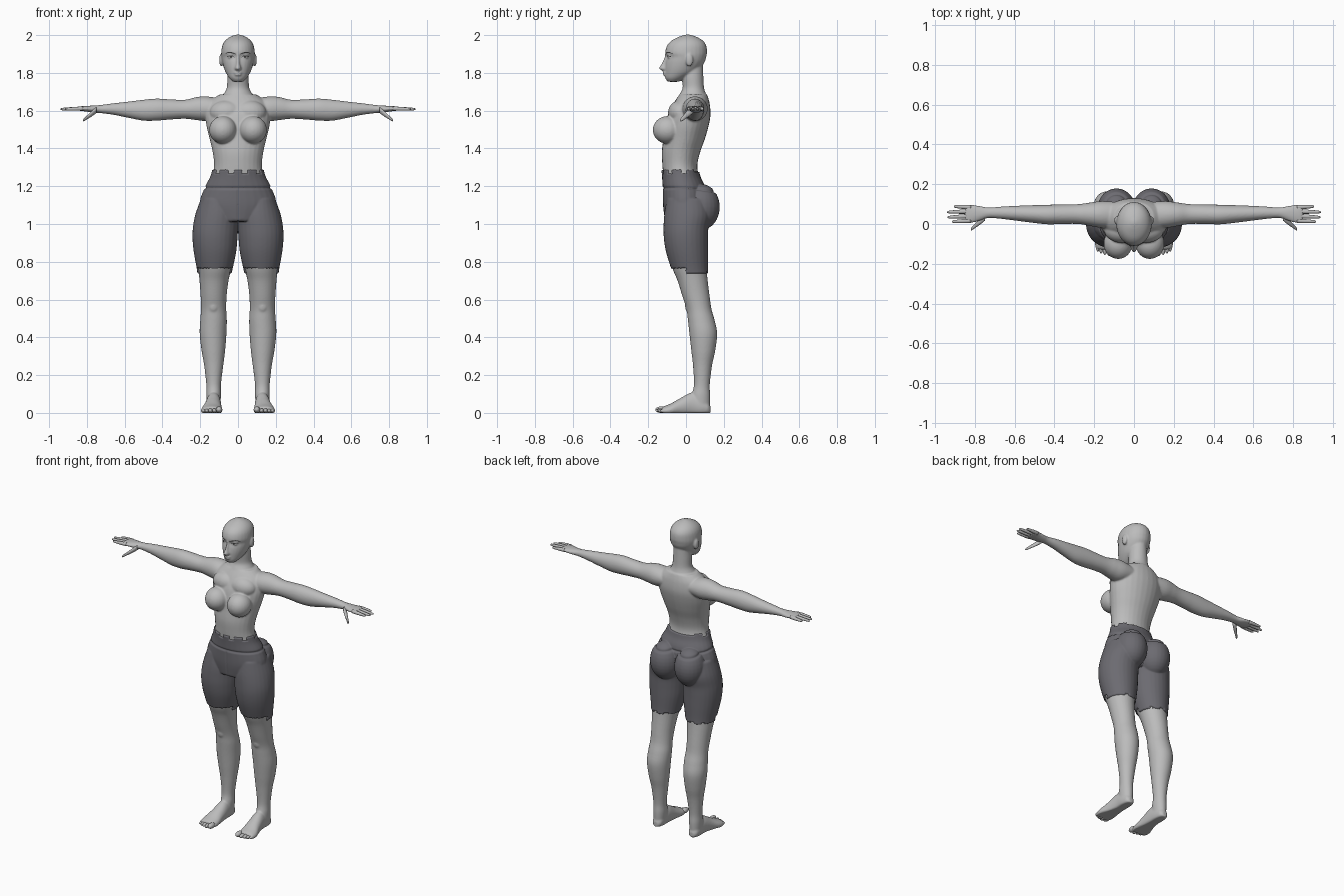
import bpy, bmesh, math
from mathutils import Matrix, Vector
from mathutils.bvhtree import BVHTree

cube = bpy.data.objects.get("Cube")
if cube:
    bpy.data.objects.remove(cube, do_unlink=True)


def material(name, color):
    mat = bpy.data.materials.new(name)
    mat.use_nodes = True
    mat.diffuse_color = (*color, 1)
    for node in mat.node_tree.nodes:
        if node.type == 'BSDF_PRINCIPLED':
            node.inputs["Base Color"].default_value = (*color, 1)
    return mat


SKIN = material("skin grey", (0.5, 0.5, 0.5))
CLOTH = material("shorts grey", (0.15, 0.147, 0.165))
DARK = material("lash dark", (0.04, 0.04, 0.04))


def spline(rows, steps):
    """Smooth rows of numbers with a Catmull-Rom curve."""
    out = []
    for i in range(len(rows) - 1):
        quad = (rows[max(i - 1, 0)], rows[i], rows[i + 1], rows[min(i + 2, len(rows) - 1)])
        for s in range(steps):
            t = s / steps
            out.append([b + t * ((c - a) + t * ((2 * a - 5 * b + 4 * c - d)
                        + t * (3 * b - a - 3 * c + d))) / 2 for a, b, c, d in zip(*quad)])
    out.append(list(rows[-1]))
    return out


def tube(bm, axis, rows, side=1, steps=5, sides=28):
    """Loft ellipses along an axis; each row is position, two limits across, two limits up."""
    rings = []
    for t, a0, a1, b0, b1 in spline(rows, steps):
        ring = []
        for i in range(sides):
            ang = math.tau * i / sides
            a = (a0 + a1 + (a1 - a0) * math.cos(ang)) / 2
            b = (b0 + b1 + (b1 - b0) * math.sin(ang)) / 2
            x, y, z = {'x': (t, a, b), 'y': (a, t, b), 'z': (a, b, t)}[axis]
            ring.append(bm.verts.new((x * side, y, max(z, 0))))
        rings.append(ring)
    for low, high in zip(rings, rings[1:]):
        for i in range(sides):
            j = (i + 1) % sides
            bm.faces.new((low[i], low[j], high[j], high[i]))
    bm.faces.new(rings[0])
    bm.faces.new(rings[-1])


def column(bm, rows):
    """Loft centred on x = 0; each row is height, half width, front, back."""
    tube(bm, 'z', [(z, -h, h, f, b) for z, h, f, b in rows])


def ball(bm, center, radii, side=1):
    place = Matrix.Translation((center[0] * side, *center[1:])) @ Matrix.Diagonal((*radii, 1))
    bmesh.ops.create_uvsphere(bm, u_segments=24, v_segments=16, radius=1, matrix=place)


def finish(bm, name, mat):
    mesh = bpy.data.meshes.new(name)
    bm.to_mesh(mesh)
    mesh.materials.append(mat)
    mesh.shade_smooth()
    obj = bpy.data.objects.new(name, mesh)
    bpy.context.scene.collection.objects.link(obj)
    return obj


# Torso, neck and head
bm = bmesh.new()
column(bm, [(1.02, .13, -.105, .07), (1.1, .195, -.115, .1), (1.19, .17, -.117, .095),
            (1.25, .14, -.12, .07), (1.31, .127, -.125, .06), (1.38, .134, -.128, .075),
            (1.45, .15, -.12, .1), (1.52, .167, -.11, .12), (1.58, .172, -.095, .13),
            (1.64, .155, -.065, .125), (1.685, .1, -.035, .112)])
column(bm, [(1.62, .1, -.06, .12), (1.68, .08, -.038, .108), (1.72, .06, -.018, .096),
            (1.78, .056, -.022, .092), (1.85, .05, -.02, .09)])
column(bm, [(1.753, .026, -.096, -.04), (1.772, .046, -.11, 0), (1.8, .064, -.112, .05),
            (1.83, .076, -.112, .08), (1.86, .084, -.108, .1), (1.885, .088, -.101, .107),
            (1.908, .089, -.11, .111), (1.945, .083, -.1, .107), (1.972, .067, -.075, .088),
            (1.992, .04, -.035, .053), (2.003, .008, 0, .016)])
# Nose and lips
column(bm, [(1.9, .008, -.112, -.07), (1.885, .009, -.114, -.07), (1.85, .011, -.129, -.07),
            (1.824, .018, -.143, -.07), (1.813, .014, -.128, -.07)])
for z, half in ((1.801, .023), (1.79, .02)):
    ball(bm, (0, -.107, z), (half, .016, .007))

# Left and right halves
for side in (1, -1):
    ball(bm, (.088, .018, 1.868), (.012, .02, .034), side)        # ear
    ball(bm, (.037, -.082, 1.884), (.017, .017, .01), side)       # eyelids
    ball(bm, (.08, -.098, 1.498), (.073, .078, .073), side)       # breast
    ball(bm, (.06, -.03, 1.59), (.09, .065, .065), side)          # upper chest
    ball(bm, (.088, .08, 1.09), (.088, .092, .115), side)         # buttock
    ball(bm, (.13, .032, .565), (.035, .037, .045), side)         # kneecap
    # Leg
    tube(bm, 'z', [(1.13, .03, .19, -.095, .11), (1.05, .002, .219, -.108, .125),
                   (.98, .006, .232, -.112, .112), (.92, .01, .234, -.11, .11),
                   (.85, .017, .227, -.098, .11), (.76, .036, .211, -.07, .11),
                   (.7, .05, .204, -.045, .115), (.62, .06, .198, -.02, .125),
                   (.55, .062, .196, .002, .135), (.49, .059, .2, .01, .152),
                   (.42, .061, .203, .018, .165), (.33, .068, .193, .028, .155),
                   (.25, .078, .179, .037, .138), (.15, .09, .168, .042, .126),
                   (.09, .09, .168, .03, .128), (.02, .096, .164, .03, .126)], side)
    # Foot
    tube(bm, 'y', [(.13, .115, .145, 0, .035), (.115, .1, .16, -.01, .06),
                   (.08, .093, .167, -.02, .09), (.03, .09, .169, -.02, .108),
                   (-.03, .087, .18, -.02, .078), (-.08, .083, .195, -.02, .05),
                   (-.115, .086, .194, -.015, .036), (-.128, .092, .185, -.01, .028)], side)
    # Shoulder, arm and palm
    tube(bm, 'x', [(.08, -.02, .11, 1.56, 1.66), (.16, -.02, .115, 1.545, 1.675),
                   (.22, -.01, .108, 1.55, 1.672), (.28, 0, .1, 1.557, 1.658),
                   (.36, 0, .098, 1.553, 1.66), (.43, -.002, .097, 1.547, 1.664),
                   (.5, .005, .095, 1.547, 1.658), (.58, .015, .092, 1.562, 1.648),
                   (.66, .025, .088, 1.578, 1.639), (.73, .03, .083, 1.587, 1.63),
                   (.77, .018, .09, 1.59, 1.627), (.81, .006, .096, 1.596, 1.625),
                   (.84, .006, .096, 1.6, 1.622), (.85, .015, .09, 1.605, 1.618)], side)

# Fuse into one smooth body
bmesh.ops.recalc_face_normals(bm, faces=bm.faces)
body = finish(bm, "body", SKIN)
bm.free()
fuse = body.modifiers.new("fuse", 'REMESH')
fuse.mode = 'VOXEL'
fuse.voxel_size = 0.005
soften = body.modifiers.new("soften", 'SMOOTH')
soften.iterations = 7
bpy.context.view_layer.update()
baked = bpy.data.meshes.new_from_object(
    body.evaluated_get(bpy.context.evaluated_depsgraph_get()))
bpy.data.objects.remove(body, do_unlink=True)
full = bmesh.new()
full.from_mesh(baked)
full.normal_update()
surface = BVHTree.FromBMesh(full)


def in_shorts(p):
    """Torn waist at the front, and a hem that drops at the back."""
    ang = math.atan2(p.x, -p.y)
    tooth = int((ang + 4) * 5) % 3
    top = 1.272 + (.016 if tooth else -.006) if p.y < .04 else 1.277
    hem = .765 if p.y < 0 else .737
    if p.y > .08:
        hem += .012 * (int((p.x + 1) * 45) % 3 == 0)
    return hem < p.z < top


# Shorts: offset skin with a waistband seam, a centre seam and tucked edges
shorts = full.copy()
bmesh.ops.delete(shorts, geom=[f for f in shorts.faces if not in_shorts(f.calc_center_median())],
                 context='FACES')
normals = {v: v.normal.copy() for v in shorts.verts}
for v, normal in normals.items():
    p = v.co
    seam = math.exp(-((p.z - 1.19 + max(p.y, 0) * .15) / .006) ** 2)
    if p.y < 0 and p.z < 1.19:
        seam = max(seam, .6 * math.exp(-(p.x / .004) ** 2))
    v.co = p + normal * (-.001 if v.is_boundary else .007 - .007 * seam)
finish(shorts, "shorts", CLOTH)

# Body keeps only skin that is not deep under the cloth
bmesh.ops.delete(full, geom=[f for f in full.faces
                             if .8 < f.calc_center_median().z < 1.235], context='FACES')
finish(full, "body", SKIN)

# Fingers, thumbs and toes
digits = bmesh.new()
FINGERS = [(.016, .012, .915), (.04, .034, .937), (.063, .06, .94), (.084, .088, .905)]
TOES = [(.1, -.14, .017), (.125, -.139, .012), (.146, -.133, .012),
        (.165, -.126, .011), (.182, -.116, .011)]
for side in (1, -1):
    for y0, y1, tip in FINGERS:
        rows = []
        for t, r in ((0, .011), (.4, .0105), (.55, .0095), (.85, .0075), (.97, .005), (1, .001)):
            x, y, z = .82 + t * (tip - .82), y0 + t * (y1 - y0), 1.611 - .003 * t
            rows.append((x, y - r, y + r, z - r, z + r))
        tube(digits, 'x', rows, side, 3, 14)
    rows = []
    for t, r in ((0, .016), (.35, .015), (.65, .011), (.93, .008), (1, .002)):
        x, y, z = .75 + .07 * t, .032 - .06 * t, 1.603 - .055 * t
        rows.append((x, y - r, y + r, z - r, z + r))
    tube(digits, 'x', rows, side, 3, 14)
    for x, y, r in TOES:
        ball(digits, (x, y + .008, r), (r, .03, r), side)
bmesh.ops.recalc_face_normals(digits, faces=digits.faces)
finish(digits, "fingers_and_toes", SKIN)


def face_mark(name, rows):
    """Thin ribbons laid on the face; each row is across, height, half thickness."""
    marks = bmesh.new()
    for side in (1, -1):
        last = None
        for x, z, h in spline(rows, 4):
            pair = []
            for height in (z - h, z + h):
                hit = surface.ray_cast(Vector((x * side, -1, height)), Vector((0, 1, 0)))[0]
                y = hit.y if hit else -.09
                pair.append(marks.verts.new((x * side, y - .0015, height)))
            if last:
                order = (last[0], pair[0], pair[1], last[1])
                marks.faces.new(order if side > 0 else order[::-1])
            last = pair
    finish(marks, name, DARK)


face_mark("eyebrows", [(.014, 1.9, .002), (.03, 1.906, .003), (.05, 1.909, .0025),
                       (.068, 1.901, .001)])
face_mark("upper_lashes", [(.019, 1.882, .001), (.028, 1.889, .002), (.042, 1.89, .0025),
                           (.057, 1.886, .002)])
face_mark("irises", [(.032, 1.884, .001), (.037, 1.884, .005), (.042, 1.884, .001)])
